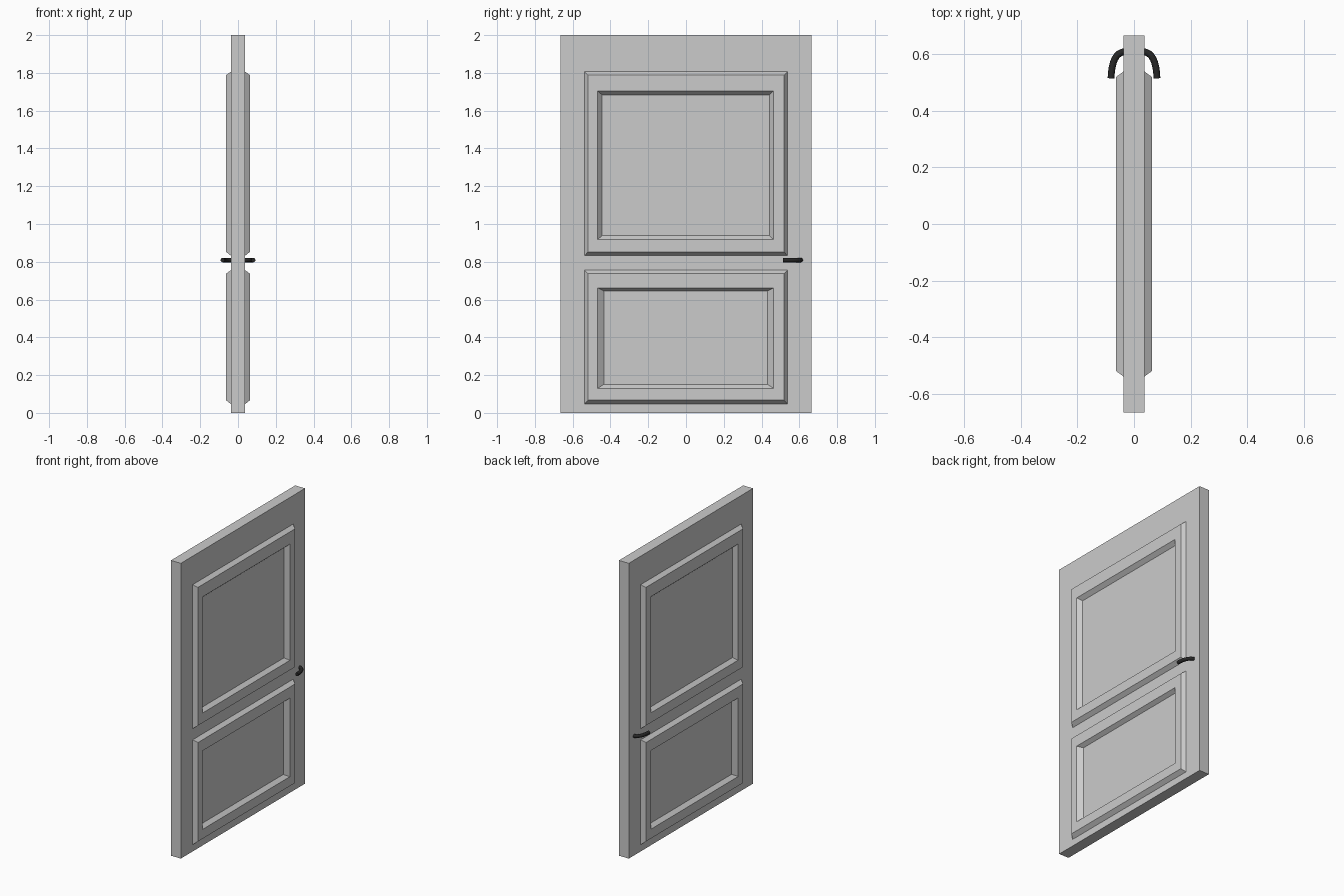
import bpy, bmesh

if "Cube" in bpy.data.objects:
    bpy.data.objects.remove(bpy.data.objects["Cube"])

HALF_T = 0.037   # half thickness of the slab
FACE = 0.063     # height of the raised moulding


def mirror_x(obj):
    mod = obj.modifiers.new("other_side", 'MIRROR')
    mod.use_axis = (True, False, False)
    mod.use_clip = False


def moulding(name, rings):
    """Raised frame lofted through rectangles (x, y0, y1, z0, z1), on both door faces."""
    bm = bmesh.new()
    loops = [[bm.verts.new(p) for p in ((x, y0, z0), (x, y1, z0), (x, y1, z1), (x, y0, z1))]
             for x, y0, y1, z0, z1 in rings]
    for a, b in zip(loops, loops[1:]):
        for i in range(4):
            j = (i + 1) % 4
            bm.faces.new((a[i], a[j], b[j], b[i]))
    mesh = bpy.data.meshes.new(name)
    bm.to_mesh(mesh)
    bm.free()
    obj = bpy.data.objects.new(name, mesh)
    bpy.context.collection.objects.link(obj)
    mirror_x(obj)
    return obj


# Door slab
bpy.ops.mesh.primitive_cube_add(size=1, location=(0, 0, 1))
slab = bpy.context.object
slab.name = "door_slab"
slab.scale = (2 * HALF_T, 1.33, 2)
bpy.ops.object.transform_apply(location=True, rotation=False, scale=True)

# Upper and lower panel mouldings: base, bevel top, inner rim, recess floor
moulding("upper_panel_moulding", [
    (HALF_T, -0.538, 0.538, 0.832, 1.807),
    (FACE, -0.519, 0.519, 0.852, 1.788),
    (FACE, -0.468, 0.464, 0.918, 1.705),
    (HALF_T, -0.444, 0.441, 0.938, 1.683)])
moulding("lower_panel_moulding", [
    (HALF_T, -0.538, 0.538, 0.046, 0.756),
    (FACE, -0.519, 0.519, 0.067, 0.737),
    (FACE, -0.468, 0.464, 0.130, 0.662),
    (HALF_T, -0.435, 0.432, 0.151, 0.645)])

# Curved lever handles, one per face
curve = bpy.data.curves.new("door_handle", 'CURVE')
curve.dimensions = '3D'
curve.bevel_depth = 0.012
curve.bevel_resolution = 2
curve.use_fill_caps = True
curve.resolution_u = 8
spline = curve.splines.new('BEZIER')
spline.bezier_points.add(1)
path = [((0.03, 0.609), (0.01, 0.612), (0.066, 0.606)),
        ((0.081, 0.514), (0.079, 0.57), (0.081, 0.49))]
for bp, (co, left, right) in zip(spline.bezier_points, path):
    bp.co = (*co, 0.809)
    bp.handle_left = (*left, 0.809)
    bp.handle_right = (*right, 0.809)
temp = bpy.data.objects.new("handle_path", curve)
bpy.context.collection.objects.link(temp)
mesh = bpy.data.meshes.new_from_object(temp.evaluated_get(bpy.context.evaluated_depsgraph_get()))
bpy.data.objects.remove(temp)
handle = bpy.data.objects.new("door_handles", mesh)
bpy.context.collection.objects.link(handle)
mirror_x(handle)
black = bpy.data.materials.new("black_metal")
black.diffuse_color = (0.02, 0.02, 0.02, 1)
black.use_nodes = True
black.node_tree.nodes["Principled BSDF"].inputs["Base Color"].default_value = black.diffuse_color
mesh.materials.clear()
mesh.materials.append(black)
